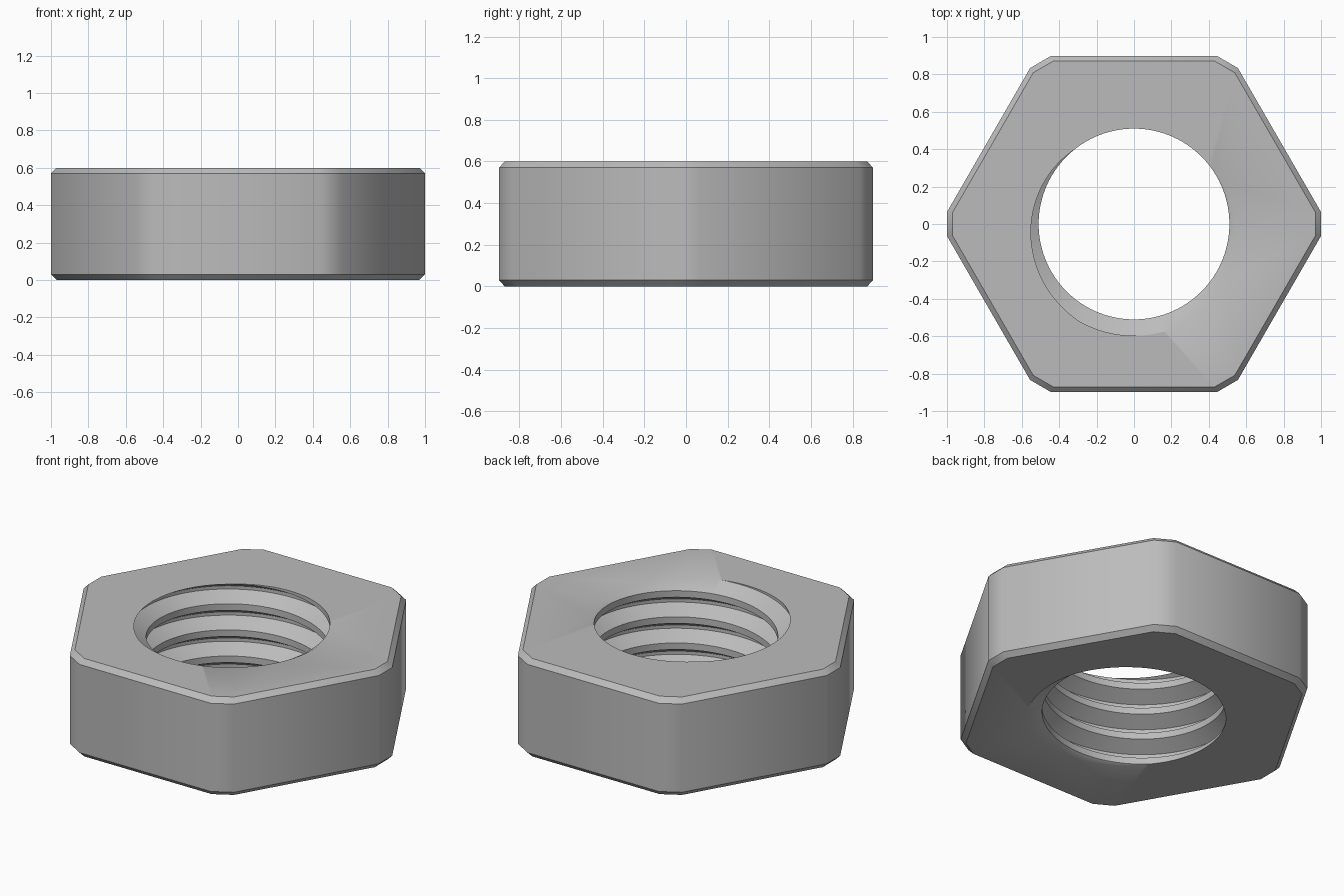
import bpy, bmesh
from math import cos, sin, tau, radians

cube = bpy.data.objects.get("Cube")
if cube:
    bpy.data.objects.remove(cube)

HEIGHT, CHAMFER = 0.6, 0.03
PITCH, MINOR, MAJOR = 0.16, 0.51, 0.597
STEPS, PHASE = 120, 129 / 360

steel = bpy.data.materials.new("steel_grey")
steel.use_nodes = True
grey = (0.5, 0.5, 0.5, 1)
steel.diffuse_color = grey
steel.node_tree.nodes["Principled BSDF"].inputs["Base Color"].default_value = grey

bm = bmesh.new()

# Threaded bore: a helical profile swept through full turns, then trimmed flat
profile = [(0, MINOR), (1 / 4, MINOR), (9 / 16, MAJOR), (11 / 16, MAJOR)]
columns = []
for i in range(STEPS + 1):
    turn = i / STEPS
    column = []
    for n in range(-6, 3):
        for offset, r in profile:
            z = HEIGHT + PITCH * (turn - PHASE + n + offset)
            column.append(bm.verts.new((r * cos(tau * turn), r * sin(tau * turn), z)))
    columns.append(column)
for a, b in zip(columns, columns[1:]):
    for j in range(len(a) - 1):
        bm.faces.new((a[j], a[j + 1], b[j + 1], b[j]))
bmesh.ops.remove_doubles(bm, verts=bm.verts, dist=1e-4)
for z, direction in ((0, -1), (HEIGHT, 1)):
    bmesh.ops.bisect_plane(bm, geom=bm.verts[:] + bm.edges[:] + bm.faces[:], dist=1e-6,
                           plane_co=(0, 0, z), plane_no=(0, 0, direction), clear_outer=True)
bmesh.ops.remove_doubles(bm, verts=bm.verts, dist=1e-4)

# Outer body: hexagon with cut corners and chamfered rims
outline = []
for i in range(6):
    c, s = cos(radians(60 * i)), sin(radians(60 * i))
    for x, y in ((1, -0.064), (1, 0.064)):
        outline.append((x * c - y * s, x * s + y * c))
rings = []
for z, scale in ((0, 1 - CHAMFER), (CHAMFER, 1), (HEIGHT - CHAMFER, 1), (HEIGHT, 1 - CHAMFER)):
    rings.append([bm.verts.new((x * scale, y * scale, z)) for x, y in outline])
for low, high in zip(rings, rings[1:]):
    for i in range(12):
        k = (i + 1) % 12
        bm.faces.new((low[i], low[k], high[k], high[i]))

# End faces between the bore and the rims
for z in (0, HEIGHT):
    rim = [e for e in bm.edges if e.is_boundary and all(abs(v.co.z - z) < 1e-4 for v in e.verts)]
    bmesh.ops.triangle_fill(bm, edges=rim, use_beauty=True, normal=(0, 0, 1 if z else -1))
bmesh.ops.recalc_face_normals(bm, faces=bm.faces)

mesh = bpy.data.meshes.new("hex_nut")
bm.to_mesh(mesh)
bm.free()
mesh.materials.append(steel)
nut = bpy.data.objects.new("hex_nut", mesh)
bpy.context.collection.objects.link(nut)
bpy.context.view_layer.objects.active = nut
nut.select_set(True)
bpy.ops.object.shade_smooth_by_angle(angle=radians(35))
